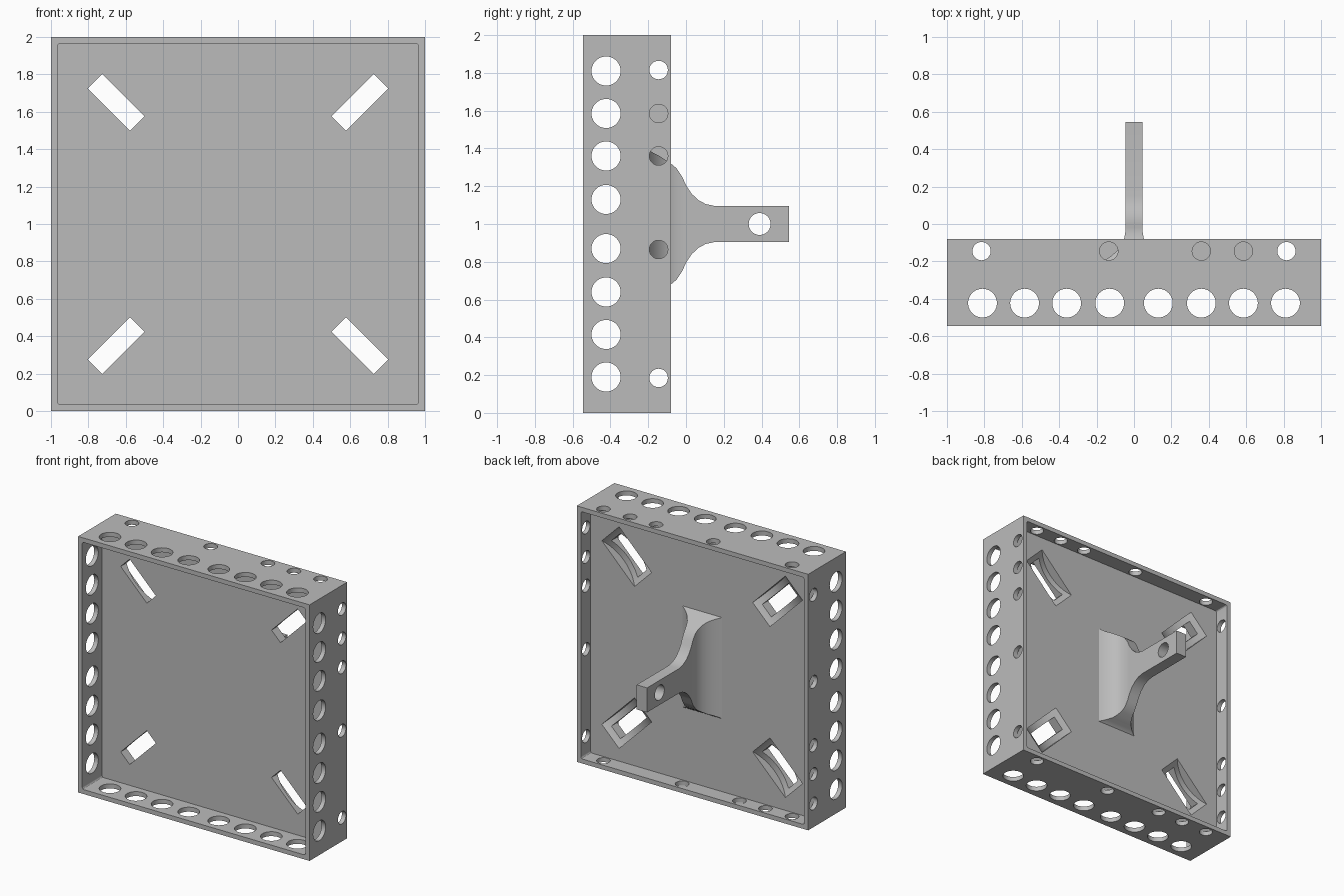
import bpy, bmesh, math
from mathutils import Matrix, Vector

if "Cube" in bpy.data.objects:
    bpy.data.objects.remove(bpy.data.objects["Cube"])

gray = bpy.data.materials.new("plain gray")
gray.diffuse_color = (0.5, 0.5, 0.5, 1)
gray.use_nodes = True
gray.node_tree.nodes["Principled BSDF"].inputs["Base Color"].default_value = gray.diffuse_color

Y_FRONT, Y_BACK = -0.545, -0.08      # frame depth
P_FRONT, P_BACK = -0.30, -0.20       # inner panel
INNER = 0.965                        # half opening


def finish(name, bm):
    bmesh.ops.recalc_face_normals(bm, faces=bm.faces)
    me = bpy.data.meshes.new(name)
    bm.to_mesh(me)
    bm.free()
    ob = bpy.data.objects.new(name, me)
    bpy.context.collection.objects.link(ob)
    me.materials.append(gray)
    return ob


def add_box(bm, size, mat):
    bmesh.ops.create_cube(bm, size=1, matrix=mat @ Matrix.Diagonal((*size, 1)))


def add_cylinder(bm, radius, depth, mat, segments=40):
    bmesh.ops.create_cone(bm, cap_ends=True, segments=segments, radius1=radius,
                          radius2=radius, depth=depth, matrix=mat)


def at(x, y, z):
    return Matrix.Translation((x, y, z))


def cut(target, cutter):
    cutter.hide_render = True
    mod = target.modifiers.new("cut", 'BOOLEAN')
    mod.operation, mod.solver, mod.object = 'DIFFERENCE', 'EXACT', cutter
    bpy.context.view_layer.objects.active = target
    bpy.ops.object.modifier_apply(modifier=mod.name)
    bpy.data.objects.remove(cutter)


def smooth(ob):
    bpy.ops.object.select_all(action='DESELECT')
    ob.select_set(True)
    bpy.context.view_layer.objects.active = ob
    bpy.ops.object.shade_smooth_by_angle(angle=math.radians(30))


# Square frame block
bm = bmesh.new()
add_box(bm, (2, Y_BACK - Y_FRONT, 2), at(0, (Y_FRONT + Y_BACK) / 2, 1))
frame = finish("frame_with_panel", bm)

# Front and back recesses with small corner rounding
bm = bmesh.new()
for y0, y1 in ((Y_FRONT - 0.1, P_FRONT), (P_BACK, Y_BACK + 0.1)):
    add_box(bm, (2 * INNER, y1 - y0, 2 * INNER), at(0, (y0 + y1) / 2, 1))
edges = [e for e in bm.edges
         if abs((e.verts[0].co - e.verts[1].co).normalized().y) > 0.9]
bmesh.ops.bevel(bm, geom=edges, offset=0.015, segments=3, profile=0.5,
                affect='EDGES')
cut(frame, finish("recess_cutter", bm))

# Rows of holes, the same pattern turned onto all four walls
bm = bmesh.new()
for i in range(4):
    turn = at(0, 0, 1) @ Matrix.Rotation(i * math.pi / 2, 4, 'Y')
    for u in (0.13, 0.36, 0.585, 0.81):
        for s in (-1, 1):
            add_cylinder(bm, 0.077, 0.1, turn @ at(s * u, -0.423, 0.98))
    # the small row is mirrored on the side walls
    side = -1 if i % 2 else 1
    for u in (0.815, 0.585, 0.36, -0.135, -0.815):
        add_cylinder(bm, 0.049, 0.1, turn @ at(side * u, -0.145, 0.98), 32)
cut(frame, finish("hole_cutter", bm))

# Diagonal strap slots, dished on the back of the panel
dish_depth, dish_chord = 0.07, 0.40
radius = ((dish_chord / 2) ** 2 + dish_depth ** 2) / (2 * dish_depth)
dishes, slots = bmesh.new(), bmesh.new()
for sx in (-1, 1):
    for sz in (-1, 1):
        turn = Matrix.Rotation(-sx * sz * math.pi / 4, 4, 'Y')
        x, z = sx * 0.652, 1 + sz * 0.65
        add_cylinder(dishes, radius, 0.21,
                     at(x, P_BACK - dish_depth + radius, z) @ turn, 96)
        add_box(slots, (0.32, 0.3, 0.11), at(x, -0.25, z) @ turn)
cut(frame, finish("dish_cutter", dishes))
cut(frame, finish("slot_cutter", slots))
smooth(frame)

# Rear handle: flared root lofted into a straight bar (y, half width, half height)
sections = [(-0.21, 0.19, 0.405), (-0.195, 0.16, 0.39), (-0.17, 0.12, 0.375),
            (-0.14, 0.088, 0.36), (-0.11, 0.066, 0.34), (-0.08, 0.053, 0.32),
            (-0.05, 0.047, 0.295), (-0.02, 0.045, 0.25), (0.0, 0.045, 0.205),
            (0.03, 0.045, 0.16), (0.065, 0.045, 0.127), (0.105, 0.045, 0.105),
            (0.15, 0.045, 0.096), (0.545, 0.045, 0.096)]
bm = bmesh.new()
rings = [[bm.verts.new((sx * w, y, 1.0 + sz * h))
          for sx, sz in ((-1, -1), (1, -1), (1, 1), (-1, 1))]
         for y, w, h in sections]
for a, b in zip(rings, rings[1:]):
    for k in range(4):
        bm.faces.new((a[k], a[(k + 1) % 4], b[(k + 1) % 4], b[k]))
bm.faces.new(rings[0])
bm.faces.new(rings[-1])
handle = finish("rear_handle", bm)

# Pin hole through the handle tip
bm = bmesh.new()
add_cylinder(bm, 0.058, 0.3, at(0, 0.39, 1) @ Matrix.Rotation(math.pi / 2, 4, 'Y'))
cut(handle, finish("pin_cutter", bm))
smooth(handle)
